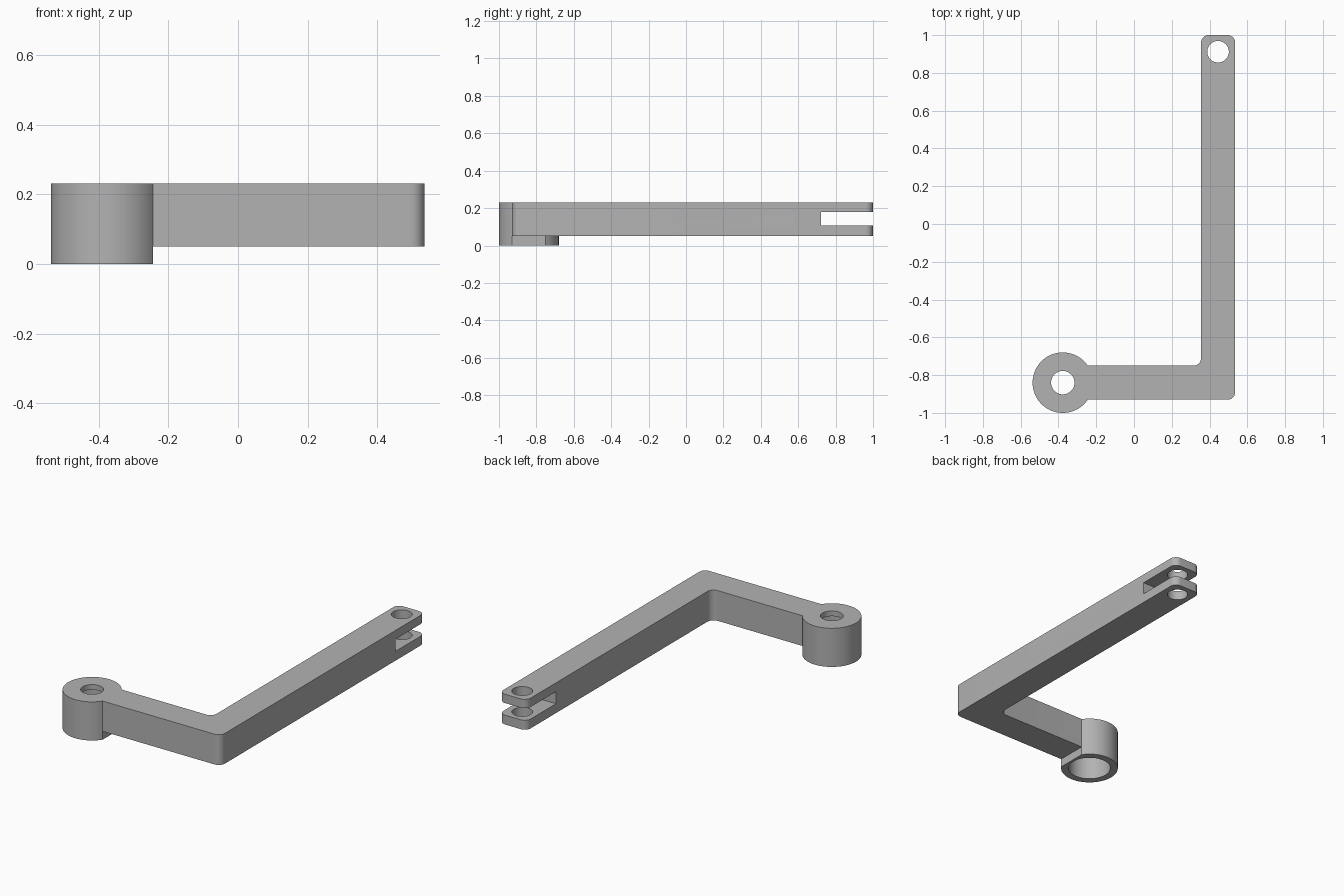
import bpy, bmesh, math

if "Cube" in bpy.data.objects:
    bpy.data.objects.remove(bpy.data.objects["Cube"])

grey = bpy.data.materials.new("plain grey")
grey.diffuse_color = (0.45, 0.45, 0.45, 1)
grey.use_nodes = True
grey.node_tree.nodes["Principled BSDF"].inputs["Base Color"].default_value = grey.diffuse_color

BOSS = (-0.377, -0.84)      # centre of the round boss
PIN = (0.445, 0.912)        # centre of the fork pin hole
BOTTOM, TOP = 0.05, 0.231   # height range of the arm


def arc(cx, cy, r, a0, a1, n):
    """Points on an arc, angles in degrees."""
    return [(cx + r * math.cos(math.radians(a0 + (a1 - a0) * i / n)),
             cy + r * math.sin(math.radians(a0 + (a1 - a0) * i / n))) for i in range(n + 1)]


def circle(c, r, n=64):
    return arc(*c, r, 0, 360, n)[:-1]


def prism(name, outline, z0, z1):
    """Extrude a counter-clockwise outline between two heights."""
    bm = bmesh.new()
    face = bm.faces.new([bm.verts.new((x, y, z0)) for x, y in outline])
    ext = bmesh.ops.extrude_face_region(bm, geom=[face])
    bmesh.ops.translate(bm, vec=(0, 0, z1 - z0),
                        verts=[v for v in ext["geom"] if isinstance(v, bmesh.types.BMVert)])
    bmesh.ops.recalc_face_normals(bm, faces=bm.faces)
    mesh = bpy.data.meshes.new(name)
    bm.to_mesh(mesh)
    bm.free()
    mesh.materials.append(grey)
    ob = bpy.data.objects.new(name, mesh)
    bpy.context.collection.objects.link(ob)
    return ob


def combine(target, tool, operation):
    """Apply a boolean and remove the tool."""
    mod = target.modifiers.new("bool", "BOOLEAN")
    mod.operation, mod.object, mod.solver = operation, tool, "EXACT"
    bpy.ops.object.select_all(action="DESELECT")
    bpy.context.view_layer.objects.active = target
    target.select_set(True)
    bpy.ops.object.modifier_apply(modifier=mod.name)
    bpy.data.objects.remove(tool)


# L-shaped arm with rounded outer corners and a filleted inner corner
x0, x1, y0, y1, r = 0.355, 0.536, -0.93, -0.75, 0.04
outline = [(-0.27, y0)]
outline += arc(x1 - r, y0 + r, r, -90, 0, 10)
outline += arc(x1 - r, 1 - r, r, 0, 90, 10)
outline += arc(x0 + r, 1 - r, r, 90, 180, 10)
outline += arc(x0 - r, y1 + r, r, 0, -90, 10)
outline += [(-0.27, y1)]
arm = prism("bent_arm", outline, BOTTOM, TOP)

# Round boss, cut flat where it meets the arm
half = math.degrees(math.asin(0.09 / 0.16))
boss = prism("boss", arc(*BOSS, 0.16, half, 360 - half, 64), 0, TOP)
combine(arm, boss, "UNION")

# Wide bore from below, leaving a thin lip with a smaller hole on top
combine(arm, prism("bore_cutter", circle(BOSS, 0.118), -0.1, 0.2), "DIFFERENCE")
combine(arm, prism("lip_cutter", circle(BOSS, 0.062), 0.1, 0.4), "DIFFERENCE")

# Forked end: slot across the tip and a pin hole through both prongs
slot = [(0.2, 0.722), (0.7, 0.722), (0.7, 1.2), (0.2, 1.2)]
combine(arm, prism("slot_cutter", slot, 0.106, 0.178), "DIFFERENCE")
combine(arm, prism("pin_cutter", circle(PIN, 0.057), -0.1, 0.4), "DIFFERENCE")

bpy.ops.object.shade_smooth_by_angle(angle=math.radians(30))
